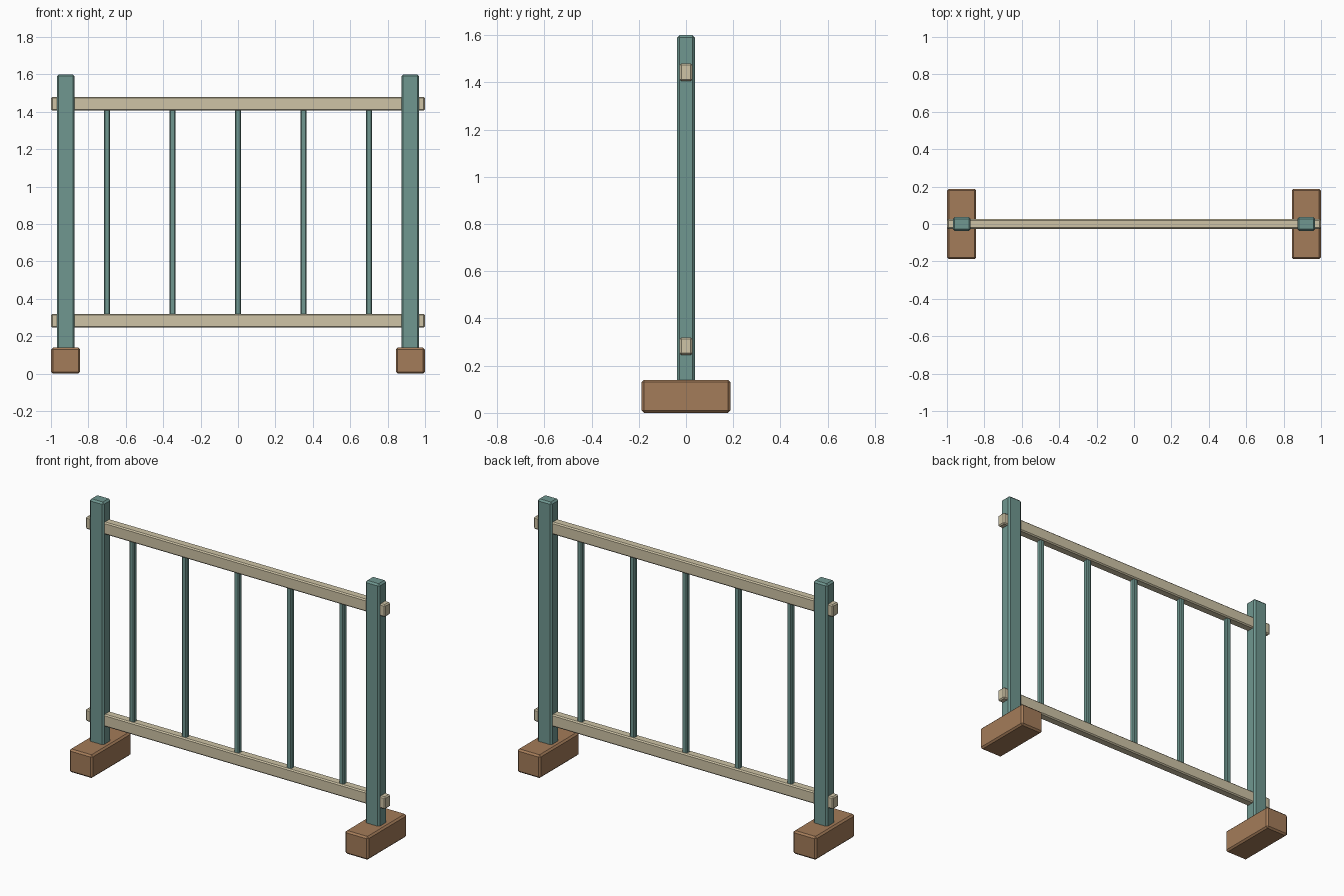
import bpy

if "Cube" in bpy.data.objects:
    bpy.data.objects.remove(bpy.data.objects["Cube"])


def material(name, rgb):
    m = bpy.data.materials.new(name)
    m.diffuse_color = (*rgb, 1)
    m.use_nodes = True
    m.node_tree.nodes["Principled BSDF"].inputs["Base Color"].default_value = m.diffuse_color
    return m


teal = material("teal_paint", (0.16, 0.31, 0.28))
cream = material("cream_wood", (0.62, 0.55, 0.38))
brown = material("brown_wood", (0.37, 0.20, 0.10))


def bar(name, loc, size, bevel, mat):
    """Box with small chamfered edges."""
    bpy.ops.mesh.primitive_cube_add(size=1, location=loc)
    ob = bpy.context.object
    ob.name = name
    ob.scale = size
    bpy.ops.object.transform_apply(location=False, rotation=False, scale=True)
    mod = ob.modifiers.new("chamfer", 'BEVEL')
    mod.width = bevel
    mod.segments = 1
    ob.data.materials.append(mat)
    return ob


# Feet and posts at both ends
for side, s in (("left", -1), ("right", 1)):
    bar(f"{side}_foot", (s * 0.921, 0, 0.07), (0.155, 0.376, 0.14), 0.01, brown)
    bar(f"{side}_post", (s * 0.921, 0, 0.865), (0.095, 0.075, 1.47), 0.01, teal)

# Horizontal rails passing through the posts
for name, z in (("lower_rail", 0.283), ("upper_rail", 1.443)):
    bar(name, (0, 0, z), (2.0, 0.054, 0.074), 0.007, cream)

# Thin upright spindles between the rails
for i in range(-2, 3):
    bar(f"spindle_{i + 3}", (i * 0.35, 0, 0.863), (0.033, 0.033, 1.12), 0.006, teal)
